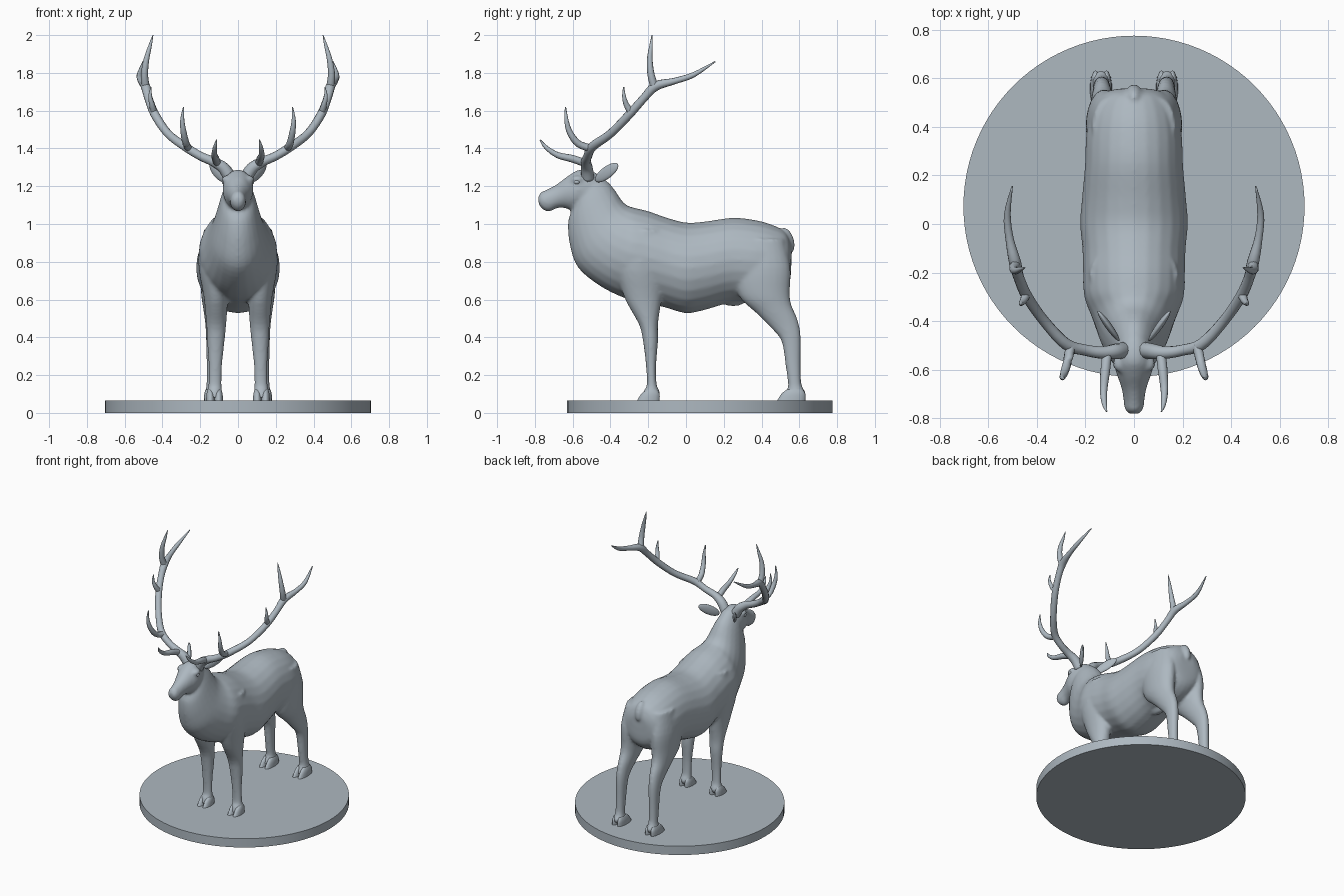
import bpy, bmesh, math
from mathutils import Vector, Matrix

if "Cube" in bpy.data.objects:
    bpy.data.objects.remove(bpy.data.objects["Cube"])

mat = bpy.data.materials.new("blue grey")
mat.diffuse_color = (0.42, 0.48, 0.53, 1)
mat.use_nodes = True
mat.node_tree.nodes["Principled BSDF"].inputs["Base Color"].default_value = mat.diffuse_color


def add_object(name, mesh, smooth=True):
    ob = bpy.data.objects.new(name, mesh)
    bpy.context.collection.objects.link(ob)
    mesh.materials.clear()
    mesh.materials.append(mat)
    for p in mesh.polygons:
        p.use_smooth = smooth
    return ob


def finish(name, bm):
    bmesh.ops.recalc_face_normals(bm, faces=bm.faces)
    mesh = bpy.data.meshes.new(name)
    bm.to_mesh(mesh)
    bm.free()
    return add_object(name, mesh)


def spline(rows, steps=4):
    """Catmull-Rom interpolation between rows of numbers."""
    out = []
    for i in range(len(rows) - 1):
        a, b, c, d = (rows[max(0, min(len(rows) - 1, i + k))] for k in (-1, 0, 1, 2))
        for s in range(steps):
            t = s / steps
            out.append([0.5 * (2 * q + (r - p) * t + (2 * p - 5 * q + 4 * r - w) * t * t
                               + (3 * q - p - 3 * r + w) * t ** 3)
                        for p, q, r, w in zip(a, b, c, d)])
    return out + [list(rows[-1])]


def loft(bm, rows, n=24):
    """Rows: y, z of one profile edge, y, z of the other, centre x, half width."""
    rings = []
    for ya, za, yb, zb, xc, w in spline(rows):
        ring = []
        for k in range(n):
            a = 2 * math.pi * k / n
            c = math.cos(a) / 2
            ring.append(bm.verts.new((xc + w * math.sin(a),
                                      (ya + yb) / 2 + (ya - yb) * c,
                                      (za + zb) / 2 + (za - zb) * c)))
        rings.append(ring)
    for r, s in zip(rings, rings[1:]):
        for k in range(n):
            bm.faces.new((r[k], r[(k + 1) % n], s[(k + 1) % n], s[k]))
    bm.faces.new(rings[0])
    bm.faces.new(rings[-1][::-1])


def ellipsoid(bm, centre, radii, axis=(0, 0, 1)):
    rot = Vector(axis).to_track_quat('Z', 'X').to_matrix().to_4x4()
    m = Matrix.Translation(centre) @ rot @ Matrix.Diagonal((*radii, 1))
    bmesh.ops.create_uvsphere(bm, u_segments=24, v_segments=14, radius=1, matrix=m)


# Body: overlapping lofts fused by a remesh
body = bmesh.new()
torso_and_neck = [
    (.558, .89, .558, .80, .06), (.53, .955, .545, .68, .13), (.47, .99, .47, .61, .175),
    (.38, 1.018, .36, .585, .197), (.25, 1.033, .24, .585, .202), (.10, 1.013, .10, .545, .215),
    (0, 1.008, 0, .528, .222), (-.10, 1.033, -.10, .555, .213), (-.20, 1.068, -.20, .58, .21),
    (-.27, 1.085, -.33, .61, .205), (-.31, 1.098, -.46, .675, .172), (-.34, 1.125, -.572, .77, .142),
    (-.37, 1.17, -.615, .89, .117), (-.405, 1.215, -.625, 1.0, .096), (-.45, 1.25, -.61, 1.06, .08)]
head = [
    (-.43, 1.23, -.50, 1.12, .05), (-.48, 1.272, -.56, 1.08, .075), (-.56, 1.288, -.61, 1.075, .08),
    (-.62, 1.258, -.645, 1.085, .066), (-.68, 1.213, -.685, 1.083, .05),
    (-.73, 1.185, -.722, 1.066, .043), (-.768, 1.168, -.755, 1.075, .038),
    (-.784, 1.14, -.778, 1.10, .022)]
for part in (torso_and_neck, head):
    loft(body, [(a, b, c, d, 0, w) for a, b, c, d, w in part])

# Legs, rows are front edge, back edge, centre x, half width
front_leg = [
    (-.30, .97, -.12, .97, .11, .07), (-.37, .80, -.11, .80, .125, .085),
    (-.33, .62, -.13, .60, .117, .064), (-.25, .47, -.148, .47, .115, .053),
    (-.228, .38, -.148, .38, .117, .046), (-.212, .25, -.158, .25, .12, .036),
    (-.208, .15, -.155, .15, .122, .035), (-.225, .115, -.138, .11, .124, .04),
    (-.235, .08, -.145, .08, .124, .036)]
hind_leg = [
    (.28, .92, .52, .92, .10, .07), (.25, .77, .553, .77, .12, .077),
    (.28, .62, .55, .64, .125, .07), (.37, .53, .557, .575, .128, .056),
    (.45, .45, .592, .49, .131, .042), (.505, .38, .608, .40, .133, .036),
    (.527, .25, .608, .25, .135, .031), (.54, .15, .612, .15, .136, .031),
    (.53, .115, .632, .11, .136, .037), (.51, .08, .625, .08, .136, .034)]
for side in (-1, 1):
    for leg in (front_leg, hind_leg):
        loft(body, [(a, b, c, d, side * x, w) for a, b, c, d, x, w in leg])
    # Brow and cheek
    ellipsoid(body, (side * .06, -.575, 1.235), (.026, .035, .022))
ellipsoid(body, (0, .25, .60), (.035, .07, .035))              # belly sheath
ellipsoid(body, (0, .535, .915), (.036, .032, .07), (0, -.35, 1))  # tail
ob = finish("stag_body", body)
rm = ob.modifiers.new("fuse", 'REMESH')
rm.mode = 'VOXEL'
rm.voxel_size = 0.010
rm.use_smooth_shade = True
sm = ob.modifiers.new("soften", 'SMOOTH')
sm.factor = 0.5
sm.iterations = 5

# Cloven hooves, two toes on each foot
hooves = bmesh.new()
for side in (-1, 1):
    for x, heel, toe in ((.124, -.14, -.262), (.136, .632, .48)):
        for off in (-.022, .022):
            cx = side * x + off
            loft(hooves, [(toe + .055, .125, heel - .015, .125, cx, .014),
                          (toe + .025, .10, heel, .10, cx, .021),
                          (toe, .06, heel, .06, cx, .024)], 14)
finish("hooves", hooves)

# Ears
ears = bmesh.new()
for side in (-1, 1):
    ellipsoid(ears, (side * .105, -.42, 1.272), (.033, .014, .085), (side * .075, .105, .075))
finish("ears", ears)

# Eyes
eyes = bmesh.new()
for side in (-1, 1):
    ellipsoid(eyes, (side * .074, -.578, 1.222), (.012, .016, .012))
finish("eyes", eyes)

# Antlers: rows are x, y, z, radius
beam = [(.04, -.52, 1.24, .034), (.075, -.525, 1.295, .032), (.13, -.53, 1.33, .026),
        (.20, -.52, 1.36, .023), (.28, -.495, 1.41, .024), (.37, -.40, 1.478, .022),
        (.44, -.30, 1.58, .023), (.475, -.22, 1.67, .022), (.49, -.16, 1.73, .025),
        (.513, -.06, 1.757, .017), (.522, .04, 1.79, .014), (.502, .155, 1.86, .003)]
brow_tine = [(.11, -.53, 1.32, .02), (.118, -.60, 1.345, .02), (.125, -.68, 1.365, .016),
             (.122, -.74, 1.405, .011), (.113, -.772, 1.445, .003)]
second_tine = [(.26, -.50, 1.40, .02), (.275, -.57, 1.425, .019), (.288, -.615, 1.485, .016),
               (.295, -.633, 1.55, .011), (.288, -.638, 1.62, .003)]
third_tine = [(.445, -.29, 1.59, .019), (.455, -.315, 1.63, .015), (.465, -.328, 1.675, .01),
              (.46, -.33, 1.725, .003)]
top_tine = [(.488, -.165, 1.72, .022), (.495, -.185, 1.79, .019), (.485, -.192, 1.87, .015),
            (.465, -.185, 1.945, .009), (.45, -.18, 2.0, .002)]


def tube(bm, rows, n=12):
    """Sweep a round section of changing radius along a path."""
    pts = spline(rows)
    rings = []
    for i, (x, y, z, r) in enumerate(pts):
        t = Vector(pts[min(i + 1, len(pts) - 1)][:3]) - Vector(pts[max(i - 1, 0)][:3])
        t.normalize()
        u = t.cross(Vector((.3, .8, -.5))).normalized()
        v = t.cross(u)
        rings.append([bm.verts.new(Vector((x, y, z)) + r * (math.cos(a) * u + math.sin(a) * v))
                      for a in (2 * math.pi * k / n for k in range(n))])
    for r, s in zip(rings, rings[1:]):
        for k in range(n):
            bm.faces.new((r[k], r[(k + 1) % n], s[(k + 1) % n], s[k]))
    bm.faces.new(rings[0])
    bm.faces.new(rings[-1][::-1])


for side, label in ((-1, "right"), (1, "left")):
    antler = bmesh.new()
    for path in (beam, brow_tine, second_tine, third_tine, top_tine):
        tube(antler, [(side * x, y, z, r) for x, y, z, r in path])
    finish(label + "_antler", antler)

# Round base
base = bmesh.new()
bmesh.ops.create_cone(base, cap_ends=True, segments=96, radius1=.703, radius2=.703, depth=.065,
                      matrix=Matrix.Translation((0, .073, .0325)))
ob = finish("round_base", base)
bpy.context.view_layer.objects.active = ob
ob.select_set(True)
bpy.ops.object.shade_smooth_by_angle(angle=math.radians(40))
